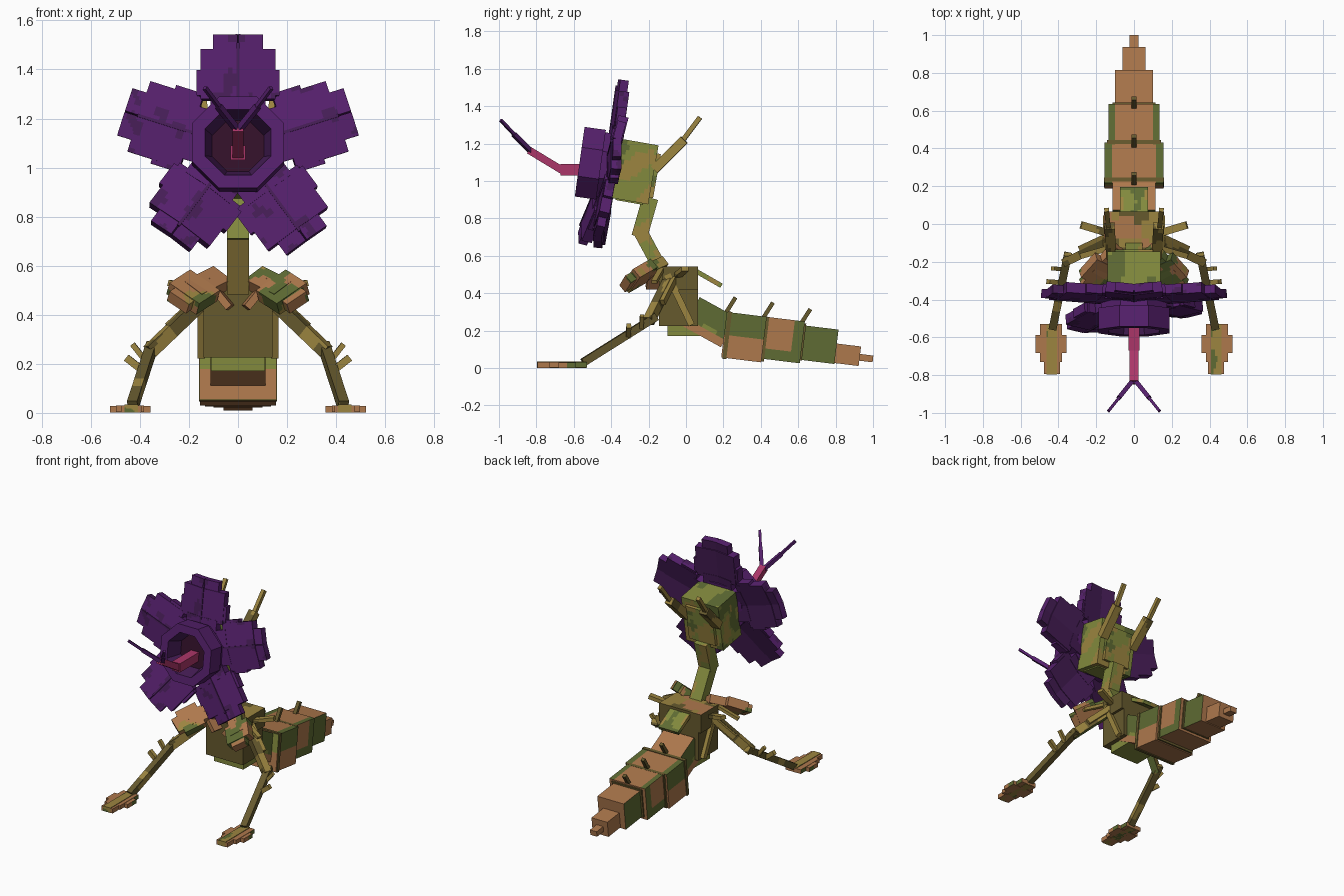
import bpy, bmesh, math
from mathutils import Matrix, Vector, noise

cube = bpy.data.objects.get("Cube")
if cube:
    bpy.data.objects.remove(cube)

PALETTE = {
    "brown": (.68, .47, .30), "green": (.37, .42, .20), "olive": (.40, .35, .18),
    "light_olive": (.51, .54, .24), "gold": (.61, .52, .25), "purple": (.335, .125, .425),
    "deep_purple": (.275, .115, .34), "pink": (.67, .21, .41), "throat": (.20, .065, .165)}
NAMES = list(PALETTE)
MATS = []
for key, rgb in PALETTE.items():
    m = bpy.data.materials.new(key)
    col = [((c + .055) / 1.055) ** 2.4 for c in rgb] + [1]
    m.diffuse_color = col
    m.use_nodes = True
    m.node_tree.nodes["Principled BSDF"].inputs["Base Color"].default_value = col
    MATS.append(m)


def finish(name, bm, matrix, rule):
    """Colour faces with rule(local centre, normal, world centre) or one name."""
    for f in bm.faces:
        c = f.calc_center_median()
        key = rule if isinstance(rule, str) else rule(c, f.normal, matrix @ c)
        f.material_index = NAMES.index(key)
    mesh = bpy.data.meshes.new(name)
    bm.to_mesh(mesh)
    bm.free()
    for m in MATS:
        mesh.materials.append(m)
    ob = bpy.data.objects.new(name, mesh)
    ob.matrix_world = matrix
    bpy.context.collection.objects.link(ob)
    return ob


def box(name, matrix, size, rule, cuts=7):
    bm = bmesh.new()
    bmesh.ops.create_cube(bm, size=1)
    if not isinstance(rule, str):
        bmesh.ops.subdivide_edges(bm, edges=bm.edges[:], cuts=cuts, use_grid_fill=True)
    bm.normal_update()
    # rules see unit-cube coordinates; the size comes from the matrix
    return finish(name, bm, matrix @ Matrix.Diagonal((*size, 1)), rule)


def at(x, y, z, tilt=0):
    return Matrix.Translation((x, y, z)) @ Matrix.Rotation(math.radians(tilt), 4, 'X')


def limb(name, a, b, width, thick, rule, roll=0):
    a, b = Vector(a), Vector(b)
    rot = (b - a).to_track_quat('Z', 'Y').to_matrix().to_4x4()
    mat = Matrix.Translation((a + b) / 2) @ rot @ Matrix.Rotation(math.radians(roll), 4, 'Z')
    return box(name, mat, (width, thick, (b - a).length), rule)


def camo(base, *patches, scale=9, level=.22):
    """Blotches of the other colours scattered over a base colour."""
    def rule(c, n, w):
        for i, patch in enumerate(patches):
            if noise.noise(w * scale + Vector((17.3 * i, 5.1, 2.7))) > level:
                return patch
        return base
    return rule


def front_and(front, rest):
    """One colour on the local front or underside, another rule elsewhere."""
    return lambda c, n, w: front if n.y < -.5 else rest(c, n, w)


# Flower: five stepped, gently folded petals around an eight-sided cup
FLOWER = at(0, -.405, 1.08, -8)
blotches = camo("purple", "deep_purple", scale=13, level=.3)


def petal_paint(c, n, w):
    return "deep_purple" if n.y > .5 else blotches(c, n, w)


petals = {"top": (0, 0, .465), "upper_left": (72, -2, .485), "upper_right": (-72, -2, .485),
          "lower_left": (144, 2, .475), "lower_right": (-144, 12, .475)}
for label, (turn, lean, reach) in petals.items():
    frame = FLOWER @ Matrix.Rotation(math.radians(turn), 4, 'Y') @ Matrix.Rotation(math.radians(lean), 4, 'X')
    for s in (-1, 1):
        half = frame @ Matrix.Rotation(math.radians(s * 7), 4, 'Z')
        steps = ((.10, .22, .110, .060), (.20, reach - .06, .150, .056),
                 (.215, .32, .168, .050), (.38, reach, .100, .046))
        for i, (r0, r1, w, t) in enumerate(steps):
            box(f"petal_{label}_{s}_{i}", half @ Matrix.Translation((s * w / 2, 0, (r0 + r1) / 2)),
                (w, t, r1 - r0), petal_paint)
    box(f"petal_rib_{label}", frame @ Matrix.Translation((0, -.027, .30)), (.012, .01, .26), "deep_purple")

# Cup wall and dark throat, spun from one profile
bm = bmesh.new()
k = 1 / math.cos(math.pi / 8)
profile = [(0, .04), (.17, .04), (.175, -.05), (.188, -.05), (.188, -.165), (.135, -.165), (.105, -.06), (0, -.06)]
spin0 = Matrix.Rotation(math.pi / 8, 3, 'Y')
verts = [bm.verts.new(spin0 @ Vector((r * k, y, 0))) for r, y in profile]
edges = [bm.edges.new(p) for p in zip(verts, verts[1:])]
bmesh.ops.spin(bm, geom=verts + edges, cent=(0, 0, 0), axis=(0, 1, 0), angle=math.tau, steps=8)
bmesh.ops.remove_doubles(bm, verts=bm.verts[:], dist=.0005)
bmesh.ops.recalc_face_normals(bm, faces=bm.faces[:])


def cup_paint(c, n, w):
    r = math.hypot(c.x, c.z)
    if c.y > 0 or r > .14:
        return "purple"
    return "deep_purple" if r > .1 else "throat"


finish("flower_cup", bm, FLOWER, cup_paint)

# Forked tongue
limb("tongue_root", (0, -.44, 1.06), (0, -.67, 1.06), .06, .06, "pink")
limb("tongue_middle", (0, -.65, 1.05), (0, -.84, 1.165), .045, .04, "pink")
for s in (-1, 1):
    limb(f"tongue_fork_{s}", (0, -.82, 1.15), (s * .08, -.92, 1.25), .024, .024, "purple")
    limb(f"tongue_tip_{s}", (s * .075, -.915, 1.245), (s * .135, -.99, 1.325), .016, .016, "purple")

# Head, jaw and horns
head_paint = camo("light_olive", "gold", "green", scale=8, level=.14)
box("head", at(0, -.273, 1.05, -10), (.28, .20, .32), head_paint, 11)
box("head_back_plate", at(0, -.18, 1.03, -10), (.20, .05, .24), head_paint)
box("jaw", at(0, -.30, .91, -10), (.22, .15, .05), "light_olive")
for s in (-1, 1):
    limb(f"horn_base_{s}", (s * .12, -.17, 1.06), (s * .13, -.01, 1.22), .055, .05, camo("gold", "olive"))
    limb(f"horn_tip_{s}", (s * .135, -.03, 1.20), (s * .145, .075, 1.34), .025, .025, "gold")

# Neck
neck_paint = camo("light_olive", "gold", level=.3)
limb("neck_upper", (0, -.19, .91), (0, -.25, .70), .09, .085, neck_paint)
limb("neck_lower", (0, -.25, .74), (0, -.12, .50), .088, .075, front_and("gold", neck_paint))


def shoulder_paint(c, n, w):
    return camo("olive", "brown", "gold", "light_olive", level=.1)(c, n, w) if n.z > .5 else "olive"


# Torso, chest and hips
box("torso", at(0, -.04, .38), (.28, .21, .31), "olive")
box("shoulders", at(0, -.03, .48), (.315, .19, .125), shoulder_paint)
box("hips", at(0, -.01, .21), (.22, .18, .08), "light_olive")
limb("back_flap", (0, .05, .52), (0, .19, .44), .15, .025, camo("light_olive", "green", "gold", level=.12))
for s in (-1, 1):
    limb(f"chest_plate_{s}", (s * .03, -.165, .43), (s * .12, -.15, .54), .10, .03, "brown")
    limb(f"side_strut_{s}", (s * .15, -.10, .50), (s * .15, .03, .23), .03, .035, "gold")
    limb(f"shoulder_spike_{s}", (s * .13, -.05, .49), (s * .28, -.005, .53), .04, .025, camo("gold", "olive", level=.1))
    limb(f"shoulder_spike_low_{s}", (s * .14, -.13, .53), (s * .28, -.17, .46), .03, .02, "gold")
    # Stepped shoulder leaf
    leaf = camo("brown", "green", "gold", level=.28)
    limb(f"leaf_inner_{s}", (s * .07, -.13, .55), (s * .19, -.26, .49), .10, .055, leaf, s * 35)
    limb(f"leaf_middle_{s}", (s * .14, -.20, .52), (s * .225, -.295, .465), .16, .06, leaf, s * 35)
    limb(f"leaf_tip_{s}", (s * .21, -.28, .475), (s * .245, -.325, .45), .10, .05, leaf, s * 35)


def foot_paint(c, n, w):
    return "green" if abs(n.x) > .5 and c.y > 0 else "brown"


# Legs, spurs and feet
for s in (-1, 1):
    hip, knee, ankle = (s * .13, -.09, .47), (s * .36, -.20, .25), (s * .43, -.55, .03)
    limb(f"upper_leg_{s}", hip, knee, .045, .055, front_and("green", camo("olive", "gold")))
    limb(f"upper_leg_guard_{s}", (s * .13, -.06, .49), (s * .28, -.13, .35), .035, .035, "gold")
    limb(f"lower_leg_{s}", (s * .35, -.16, .275), ankle, .042, .042, camo("olive", "gold", level=.3))
    limb(f"spur_upper_{s}", (s * .375, -.24, .21), (s * .43, -.235, .28), .022, .022, "gold")
    limb(f"spur_lower_{s}", (s * .385, -.31, .17), (s * .455, -.305, .225), .025, .03, "gold")
    box(f"foot_long_{s}", at(s * .435, -.665, .018), (.055, .265, .034), camo("gold", "green", level=.15))
    box(f"foot_sole_{s}", at(s * .44, -.63, .017), (.115, .20, .028), foot_paint)
    box(f"foot_wide_{s}", at(s * .44, -.635, .015), (.165, .095, .028), foot_paint)
    box(f"foot_toe_{s}", at(s * .435, -.755, .016), (.085, .08, .03), "brown")


# Abdomen: tapering overlapping segments, brown above, green flanks
def shell(green_above, green_below, green_behind, top_edge):
    def rule(c, n, w):
        if n.z > .5:
            return "green" if abs(c.x) > top_edge else "brown"
        if abs(n.x) > .5:
            return "green" if c.z > green_above or c.z < green_below or c.y > green_behind else "brown"
        return "light_olive" if n.y < -.5 and c.z > .05 else "brown"
    return rule


waist_side = camo("green", "light_olive", level=.3)


def waist_paint(c, n, w):
    return "brown" if abs(n.y) > .5 or c.y < -.2 else waist_side(c, n, w)


limb("waist", (0, .03, .30), (0, .23, .19), .225, .18, waist_paint)
segments = [(.31, .165, .215, .31, .245, shell(0, -1, 1, .42)),
            (.515, .150, .215, .27, .225, shell(1, -.3, .2, .37)),
            (.71, .125, .19, .20, .185, shell(-1, -1, 1, 1)),
            (.855, .072, .15, .12, .105, "brown"),
            (.955, .054, .09, .05, .036, "brown")]
for i, (y, z, length, wide, high, paint) in enumerate(segments):
    box(f"abdomen_{i}", at(0, y, z, -7), (wide, length, high), paint)
for i, (y, z, wide, high) in enumerate([(.22, .175, .32, .255), (.42, .155, .285, .24), (.62, .14, .225, .20)]):
    box(f"abdomen_rim_{i}", at(0, y, z, -7), (wide, .022, high), "olive")
    limb(f"abdomen_spine_{i}", (0, y - .01, z + high * .45), (0, y + .045, z + high * .5 + .075), .024, .022, "olive")
